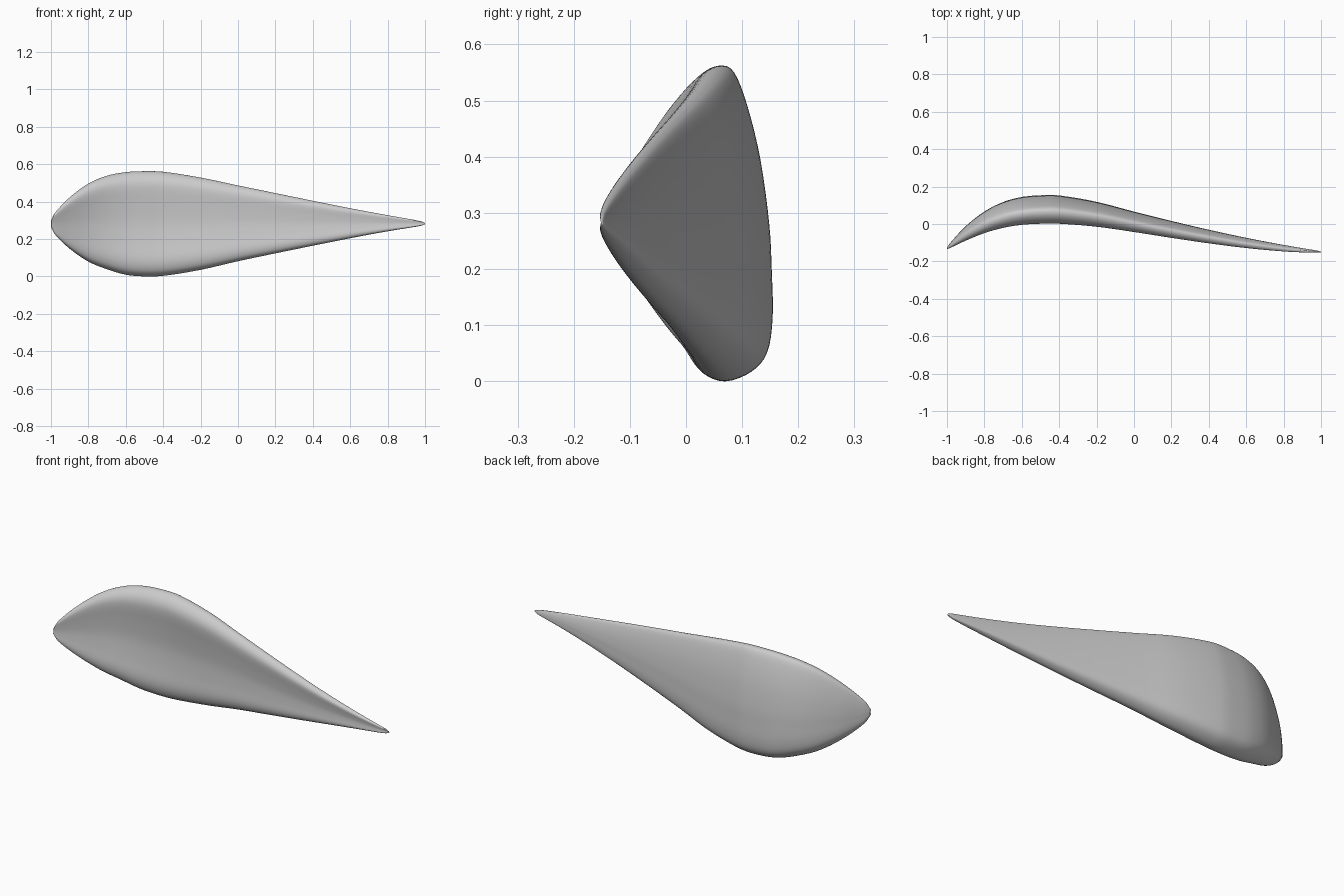
import bpy, bmesh

if "Cube" in bpy.data.objects:
    bpy.data.objects.remove(bpy.data.objects["Cube"])

# stations along the blade: x, y front, y back, z bottom, z top
STATIONS = [
    (-1.0, -.135, -.125, .265, .298), (-.98, -.127, -.098, .226, .338),
    (-.9, -.09, -.012, .148, .422), (-.8, -.05, .066, .079, .496),
    (-.7, -.022, .117, .038, .538), (-.6, -.006, .144, .009, .557),
    (-.5, 0, .153, 0, .562), (-.4, 0, .152, .003, .559),
    (-.2, -.016, .118, .035, .528), (0, -.044, .066, .081, .486),
    (.2, -.075, .016, .123, .445), (.4, -.104, -.031, .164, .404),
    (.6, -.129, -.074, .204, .364), (.8, -.147, -.112, .241, .327),
    (.93, -.153, -.134, .262, .304), (.98, -.153, -.142, .271, .294),
    (1.0, -.152, -.148, .279, .286)]

# cross-section: height -1..1, depth 0 (hollow front) .. 1 (domed back)
SECTION = [
    (1, .38), (.96, .55), (.74, .71), (.4, .86), (0, .96), (-.3, .99),
    (-.6, 1), (-.82, .935), (-.94, .75), (-1, .45), (-.95, .2), (-.84, .06),
    (-.66, .01), (-.35, .07), (0, .11), (.35, .07), (.68, .01), (.84, .05), (.95, .19)]


def hermite(pts, knots, steps):
    """Smooth curve through the points with unevenly spaced knots."""
    n = len(pts)

    def slope(i):
        a, b = max(0, i - 1), min(n - 1, i + 1)
        return [(q - p) / (knots[b] - knots[a]) for p, q in zip(pts[a], pts[b])]

    out = []
    for i in range(n - 1):
        h = knots[i + 1] - knots[i]
        for s in range(steps):
            t = s / steps
            out.append([(2 * t**3 - 3 * t * t + 1) * p + (t**3 - 2 * t * t + t) * h * m
                        + (3 * t * t - 2 * t**3) * q + (t**3 - t * t) * h * k
                        for p, q, m, k in zip(pts[i], pts[i + 1], slope(i), slope(i + 1))])
    out.append(list(pts[-1]))
    return out


# closed section: run the curve one point past both ends, then trim the overlap
STEPS = 4
wrapped = SECTION[-1:] + SECTION + SECTION[:2]
section = hermite(wrapped, list(range(len(wrapped))), STEPS)[STEPS:-STEPS - 1]

# loft the section through the stations
bm = bmesh.new()
rings = []
for x, y0, y1, z0, z1 in hermite(STATIONS, [s[0] for s in STATIONS], 5):
    rings.append([bm.verts.new((x, y0 + (y1 - y0) * v, (z0 + z1) / 2 + (z1 - z0) / 2 * u))
                  for u, v in section])
n = len(section)
for a, b in zip(rings, rings[1:]):
    for i in range(n):
        j = (i + 1) % n
        bm.faces.new((a[i], a[j], b[j], b[i]))
bm.faces.new(rings[0])
bm.faces.new(rings[-1])
bmesh.ops.recalc_face_normals(bm, faces=bm.faces)
for f in bm.faces:
    f.smooth = True

mesh = bpy.data.meshes.new("curved_blade")
bm.to_mesh(mesh)
bm.free()
bpy.context.collection.objects.link(bpy.data.objects.new("curved_blade", mesh))
